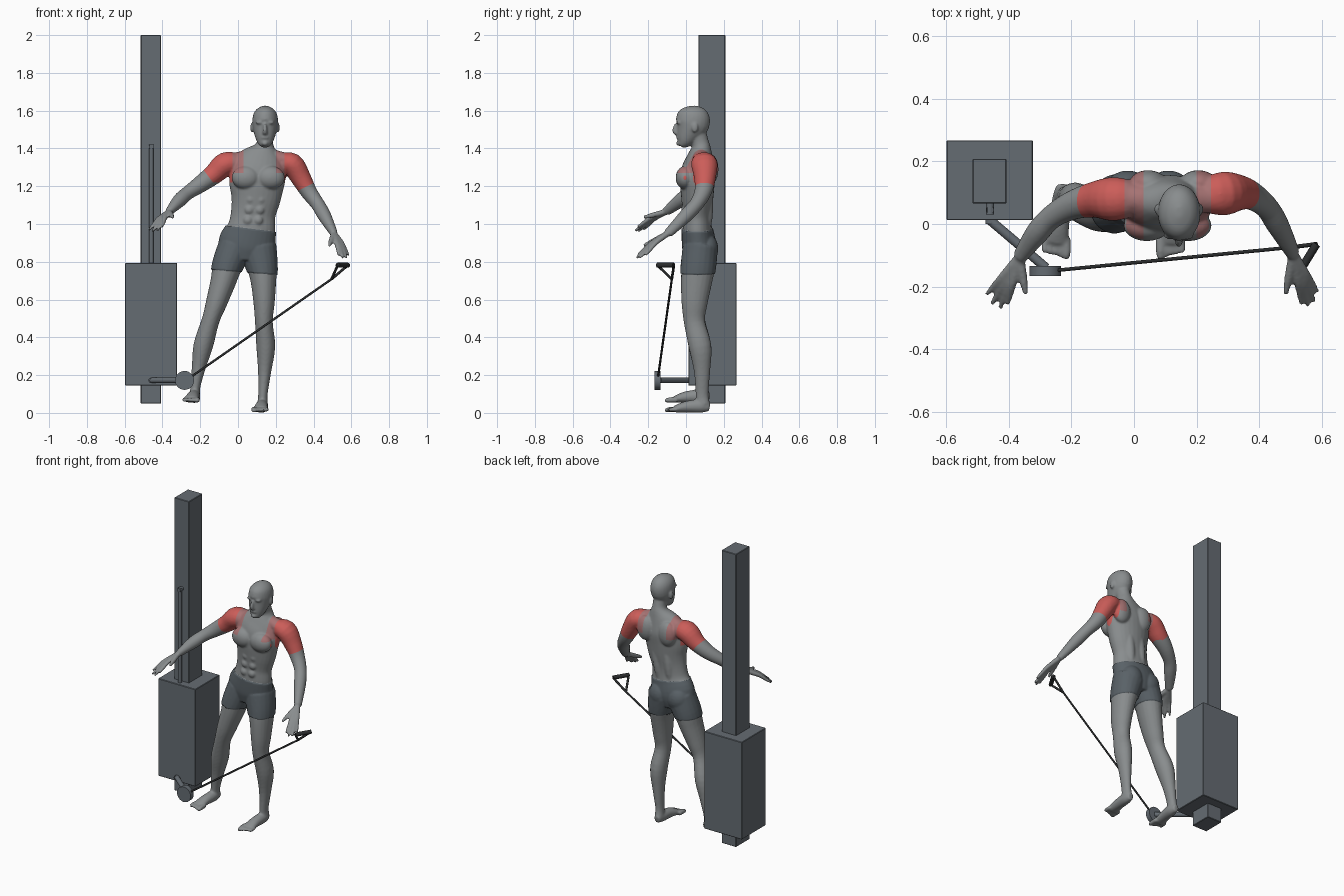
import bpy, bmesh, math
from mathutils import Vector, Matrix

if "Cube" in bpy.data.objects:
    bpy.data.objects.remove(bpy.data.objects["Cube"])


def material(name, *rgb):
    m = bpy.data.materials.new(name)
    m.use_nodes = True
    m.diffuse_color = (*rgb, 1)
    m.node_tree.nodes["Principled BSDF"].inputs["Base Color"].default_value = (*rgb, 1)
    return m


SKIN = material("grey skin", .25, .265, .27)
SHORTS = material("slate shorts", .10, .12, .135)
RED = material("red muscle", .60, .11, .10)
PINK = material("faded red muscle", .38, .17, .17)
STEEL = material("slate steel", .13, .15, .17)
CABLE = material("dark cable", .025, .027, .028)


def finish(name, bm, mat):
    mesh = bpy.data.meshes.new(name)
    bmesh.ops.recalc_face_normals(bm, faces=bm.faces)
    bm.to_mesh(mesh)
    bm.free()
    mesh.materials.append(mat)
    ob = bpy.data.objects.new(name, mesh)
    bpy.context.scene.collection.objects.link(ob)
    bpy.context.view_layer.objects.active = ob
    bpy.ops.object.select_all(action='DESELECT')
    ob.select_set(True)
    return ob


# ---- helpers for organic volumes
def spline(rows, steps=4):
    """Smooth interpolation through rows of any width."""
    rows = [Vector(r) for r in rows]
    out = []
    for i in range(len(rows) - 1):
        a, b = rows[max(i - 1, 0)], rows[i]
        c, d = rows[i + 1], rows[min(i + 2, len(rows) - 1)]
        for k in range(steps):
            t = k / steps
            out.append(b + (c - a) * t / 2 + (a * 2 - b * 5 + c * 4 - d) * t * t / 2
                       + (b * 3 - a - c * 3 + d) * t ** 3 / 2)
    return out + [rows[-1]]


def limb(bm, rows, sides=20):
    """Tube through rows of x, y, z, half width, half depth."""
    path = spline(rows)
    pts = [Vector(r[:3]) for r in path]
    span = (pts[-1] - pts[0]).normalized()
    ref = Vector((0, 1, 0)) if abs(span.y) < .75 else Vector((0, 0, 1))
    rings = []
    for i, row in enumerate(path):
        t = (pts[min(i + 1, len(pts) - 1)] - pts[max(i - 1, 0)]).normalized()
        u = ref.cross(t).normalized()
        v = t.cross(u)
        rings.append([bm.verts.new(pts[i] + u * row[3] * math.cos(a) + v * row[4] * math.sin(a))
                      for a in (math.tau * k / sides for k in range(sides))])
    for a, b in zip(rings, rings[1:]):
        for k in range(sides):
            j = (k + 1) % sides
            bm.faces.new((a[k], a[j], b[j], b[k]))
    bm.faces.new(rings[0][::-1])
    bm.faces.new(rings[-1])


def blob(bm, centre, radii, tilt=0):
    m = Matrix.Translation(centre) @ Matrix.Rotation(tilt, 4, 'Y') @ Matrix.Diagonal((*radii, 1))
    bmesh.ops.create_uvsphere(bm, u_segments=20, v_segments=12, radius=1, matrix=m)


def finger(bm, wrist, tip, radius, lift):
    w, t = Vector(wrist), Vector(tip)
    k = w.lerp(t, .52) + Vector((0, 0, lift))
    limb(bm, [(*w, .016, .016), (*k, radius * 1.25, radius * 1.25),
              (*k.lerp(t, .6), radius, radius), (*t, radius * .7, radius * .7)], 10)


body = bmesh.new()
# torso, neck and head
limb(body, [(.04, .07, .81, .09, .07), (.045, .07, .88, .145, .085), (.07, .06, .97, .128, .078),
            (.08, .06, 1.05, .118, .075), (.095, .06, 1.14, .132, .085), (.10, .06, 1.22, .147, .092),
            (.11, .067, 1.29, .145, .09), (.125, .075, 1.35, .12, .07), (.138, .08, 1.4, .065, .052),
            (.142, .075, 1.43, .043, .046), (.144, .06, 1.48, .042, .048)], 28)
limb(body, [(.143, -.03, 1.415, .024, .018), (.143, -.01, 1.44, .043, .044), (.143, .012, 1.48, .058, .066),
            (.144, .034, 1.53, .068, .09), (.144, .037, 1.58, .063, .084), (.144, .038, 1.61, .043, .06),
            (.144, .038, 1.626, .012, .018)], 24)
# face
limb(body, [(.143, -.05, 1.53, .007, .01), (.143, -.06, 1.495, .012, .014), (.143, -.05, 1.48, .014, .012)], 10)
blob(body, (.143, -.043, 1.457), (.02, .011, .007))
blob(body, (.143, -.037, 1.427), (.018, .016, .014))
for s in (-1, 1):
    blob(body, (.143 + s * .027, -.037, 1.537), (.023, .014, .009))
    blob(body, (.143 + s * .07, .047, 1.51), (.008, .017, .026))
    # chest, belly, back and seat muscles
    blob(body, (.107 + s * .066, -.005, 1.245), (.075, .05, .062))
    blob(body, (.125 + s * .08, .13, 1.29), (.06, .042, .08))
    blob(body, (.09 + s * .04, .108, 1.1), (.033, .036, .16), .12)
    blob(body, (.045 + s * .065, .105, .87), (.068, .06, .075))
    for row in range(3):
        blob(body, (.08 + s * .027 + row * .007, -.008, 1.02 + row * .055), (.025, .018, .025))
    limb(body, [(.133, .08, 1.375, .04, .04), (.12 + s * .1, .08, 1.345, .04, .045),
                (.117 + s * .165, .085, 1.325, .05, .055)])

# arms
limb(body, [(.01, .08, 1.32, .05, .055), (-.065, .08, 1.317, .064, .07), (-.13, .077, 1.262, .054, .057),
            (-.20, .058, 1.21, .045, .046), (-.265, .02, 1.165, .037, .038), (-.31, -.03, 1.125, .037, .037),
            (-.365, -.105, 1.065, .021, .025)])
limb(body, [(.22, .09, 1.32, .05, .055), (.285, .097, 1.317, .06, .07), (.335, .1, 1.24, .053, .057),
            (.375, .09, 1.17, .044, .046), (.422, .055, 1.105, .037, .038), (.457, 0, 1.045, .036, .037),
            (.508, -.095, .95, .021, .025)])
# hands
for wrist, tips, thumb in (
        ((-.365, -.105, 1.065), ((-.47, -.225, .97), (-.453, -.255, .96), (-.427, -.268, .965), (-.403, -.255, .985)),
         (-.345, -.225, 1.035)),
        ((.508, -.095, .95), ((.585, -.215, .835), (.575, -.247, .82), (.555, -.262, .82), (.534, -.255, .835)),
         (.483, -.225, .885))):
    for tip in tips:
        finger(body, wrist, tip, .0105, .012)
    finger(body, wrist, thumb, .0115, 0)

# legs
limb(body, [(-.015, .075, .88, .085, .085), (-.055, .065, .78, .078, .088), (-.08, .055, .69, .067, .082),
            (-.115, .045, .58, .056, .069), (-.145, .045, .49, .047, .056), (-.183, .072, .36, .052, .06),
            (-.208, .082, .24, .037, .043), (-.225, .085, .14, .026, .034), (-.23, .087, .09, .029, .037)])
limb(body, [(.105, .075, .87, .095, .088), (.127, .065, .77, .079, .088), (.135, .055, .69, .067, .082),
            (.138, .045, .58, .056, .069), (.137, .045, .48, .047, .056), (.147, .075, .35, .05, .06),
            (.141, .085, .22, .035, .043), (.132, .085, .1, .025, .034), (.13, .09, .045, .029, .037)])
# feet
for x, z, side, splay in ((.128, 0, 1, -.01), (-.23, .052, -1, -.02)):
    limb(body, [(x, .125, z + .03, .018, .022), (x, .08, z + .036, .031, .035),
                (x + splay * .5, 0, z + .032, .034, .03), (x + splay, -.06, z + .019, .04, .018)])
    for k in range(5):
        tx = x + splay + side * (k - 2) * .017
        r = .015 if k == 0 else .011
        limb(body, [(tx, -.045, z + .018, r, r), (tx, -.085, z + .017, r, r),
                    (tx, -.112 + k * .007, z + .012, r * .7, r * .7)], 10)

# fuse the volumes into one smooth figure
man = finish("athlete_body", body, SKIN)
fuse = man.modifiers.new("fuse", 'REMESH')
fuse.mode = 'VOXEL'
fuse.voxel_size = .006
relax = man.modifiers.new("relax", 'SMOOTH')
relax.factor = .5
relax.iterations = 5
for mod in ("fuse", "relax"):
    bpy.ops.object.modifier_apply(modifier=mod)
for m in (SHORTS, RED, PINK):
    man.data.materials.append(m)

# cut clean colour borders: waist, hem, shoulder patches
waist = (Vector((.07, 0, .975)), Vector((.12, 0, 1)))
hem = (Vector((.03, 0, .745)), Vector((.08, 0, 1)))
cuff_r = (Vector((-.155, 0, 1.25)), Vector((-.8, 0, -.6)))
cuff_l = (Vector((.345, 0, 1.19)), Vector((.45, 0, -.9)))
X, Z = Vector((1, 0, 0)), Vector((0, 0, 1))
borders = [waist, hem, cuff_r, cuff_l, (Z * 1.27, Z)] + [(X * x, X) for x in (-.03, .03, .2, .245)]
bm = bmesh.new()
bm.from_mesh(man.data)
for co, no in borders:
    bmesh.ops.bisect_plane(bm, geom=bm.verts[:] + bm.edges[:] + bm.faces[:], dist=1e-5, plane_co=co, plane_no=no)


def beyond(p, plane):
    return (p - plane[0]).dot(plane[1]) > 0


for f in bm.faces:
    f.smooth = True
    p = f.calc_center_median()
    if abs(p.x) < .3 and beyond(p, hem) and not beyond(p, waist):
        f.material_index = 1
    elif p.z < 1.4 and not beyond(p, cuff_r) and p.x < .03 and p.z > 1.22:
        f.material_index = 2 if p.x < -.03 else 3 if p.z > 1.27 else 0
    elif p.z < 1.4 and not beyond(p, cuff_l) and p.x > .2 and p.z > 1.15:
        f.material_index = 2 if p.x > .245 else 3 if p.z > 1.27 else 0
# the shorts stand slightly off the skin
bm.normal_update()
cloth = [v for v in bm.verts if all(f.material_index == 1 for f in v.link_faces)]
for v, n in [(v, v.normal.copy()) for v in cloth]:
    v.co += n * .006
bm.to_mesh(man.data)
bm.free()


# ---- cable machine
def box(name, lo, hi):
    lo, hi = Vector(lo), Vector(hi)
    b = bmesh.new()
    bmesh.ops.create_cube(b, size=1, matrix=Matrix.Translation((lo + hi) / 2) @ Matrix.Diagonal((*(hi - lo), 1)))
    bmesh.ops.bevel(b, geom=b.edges[:], offset=.003, segments=1, affect='EDGES')
    return finish(name, b, STEEL)


def rod(name, a, b, radius, mat, sides=16):
    a, b = Vector(a), Vector(b)
    m = Matrix.Translation((a + b) / 2) @ (b - a).to_track_quat('Z', 'Y').to_matrix().to_4x4()
    c = bmesh.new()
    bmesh.ops.create_cone(c, cap_ends=True, segments=sides, radius1=radius, radius2=radius,
                          depth=(b - a).length, matrix=m)
    ob = finish(name, c, mat)
    bpy.ops.object.shade_smooth_by_angle(angle=math.radians(40))
    return ob


box("machine_column", (-.515, .065, .05), (-.407, .208, 2))
box("weight_housing", (-.598, .012, .145), (-.322, .267, .793))
rod("guide_rod", (-.459, .045, .79), (-.459, .045, 1.42), .012, STEEL)
rod("guide_rod_mount", (-.459, .03, 1.41), (-.459, .07, 1.41), .013, STEEL)
rod("pulley_arm_mount", (-.459, .03, .172), (-.459, 0, .172), .015, STEEL)
rod("pulley_arm", (-.459, .012, .172), (-.28, -.14, .172), .015, STEEL)
rod("pulley_wheel", (-.283, -.166, .172), (-.283, -.134, .172), .05, STEEL, 32)

# cable and stirrup handle
apex, near, far = (.495, -.075, .708), (.528, -.152, .782), (.582, -.064, .782)
rod("cable", (-.25, -.148, .19), apex, .006, CABLE, 10)
rod("handle_grip", near, far, .013, CABLE)
rod("handle_strap_near", apex, near, .007, CABLE, 10)
rod("handle_strap_far", apex, far, .007, CABLE, 10)
